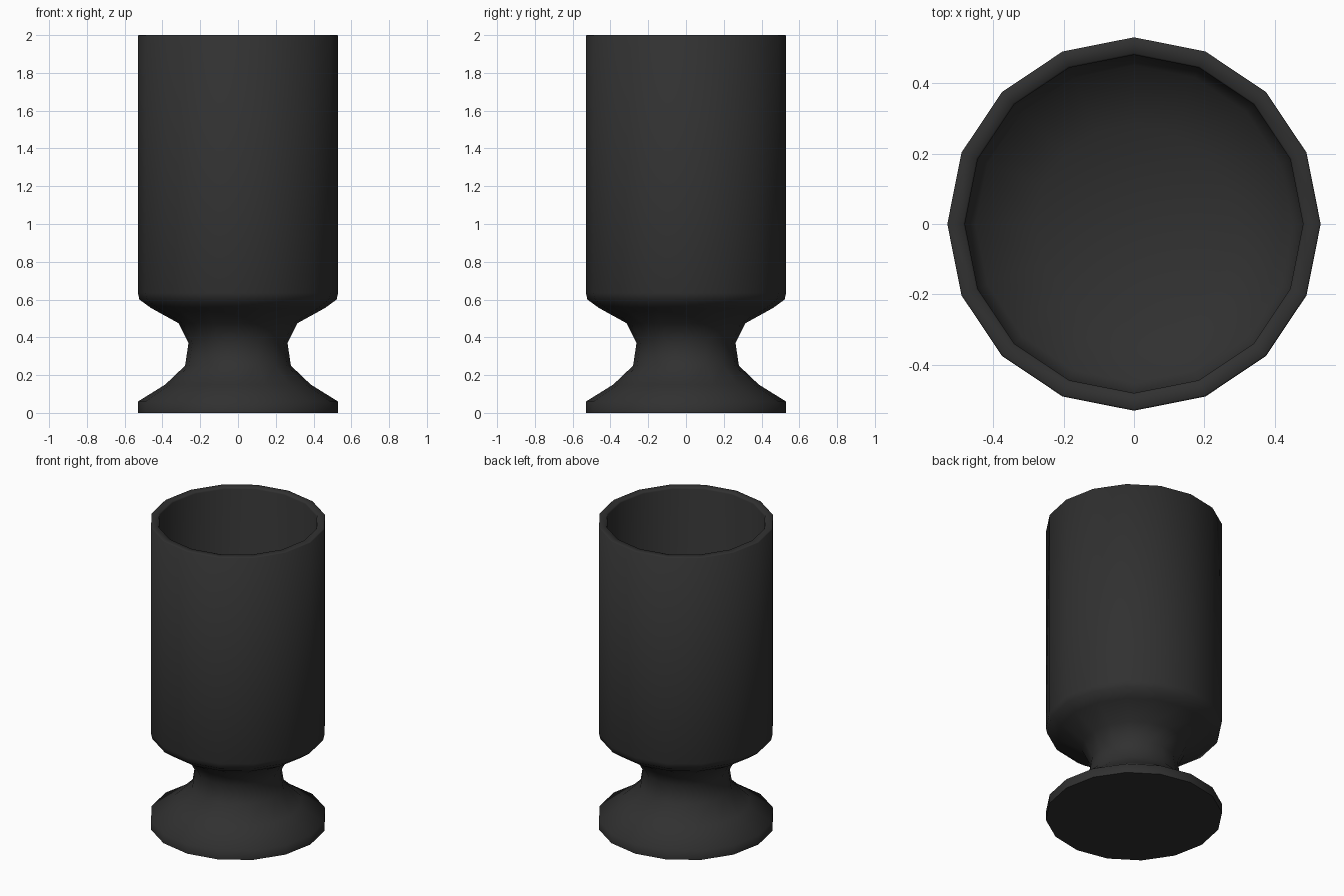
import bpy, bmesh, math

if "Cube" in bpy.data.objects:
    bpy.data.objects.remove(bpy.data.objects["Cube"])

SIDES = 16


def lathe(name, profile):
    """Revolve an (r, z) profile around z; points with r = 0 become poles."""
    bm = bmesh.new()
    rings = []
    for r, z in profile:
        if r == 0:
            rings.append([bm.verts.new((0, 0, z))] * SIDES)
        else:
            rings.append([bm.verts.new((r * math.cos(a), r * math.sin(a), z))
                          for a in (2 * math.pi * i / SIDES for i in range(SIDES))])
    for low, high in zip(rings, rings[1:]):
        for i in range(SIDES):
            j = (i + 1) % SIDES
            corners = list(dict.fromkeys((low[i], low[j], high[j], high[i])))
            bm.faces.new(corners)
    bmesh.ops.recalc_face_normals(bm, faces=bm.faces[:])
    mesh = bpy.data.meshes.new(name)
    bm.to_mesh(mesh)
    bm.free()
    obj = bpy.data.objects.new(name, mesh)
    bpy.context.collection.objects.link(obj)
    return obj


foot_and_stem = [(0, 0), (0.53, 0), (0.53, 0.06), (0.385, 0.15),
                 (0.28, 0.25), (0.262, 0.37), (0.315, 0.475)]
cup_outside = [(0.46, 0.555), (0.522, 0.60), (0.53, 0.635), (0.53, 1.997)]
rim = [(0.525, 2.0), (0.485, 2.0), (0.48, 1.99)]
cup_inside = [(0.48, 0.67), (0.45, 0.62), (0.28, 0.54), (0, 0.50)]

goblet = lathe("goblet", foot_and_stem + cup_outside + rim + cup_inside)

# Dark finish
dark = bpy.data.materials.new("dark_glaze")
dark.diffuse_color = (0.03, 0.03, 0.03, 1)
dark.use_nodes = True
dark.node_tree.nodes["Principled BSDF"].inputs["Base Color"].default_value = dark.diffuse_color
goblet.data.materials.append(dark)

# Smooth sides with a crisp foot edge
bpy.context.view_layer.objects.active = goblet
goblet.select_set(True)
bpy.ops.object.shade_smooth_by_angle(angle=math.radians(65))
